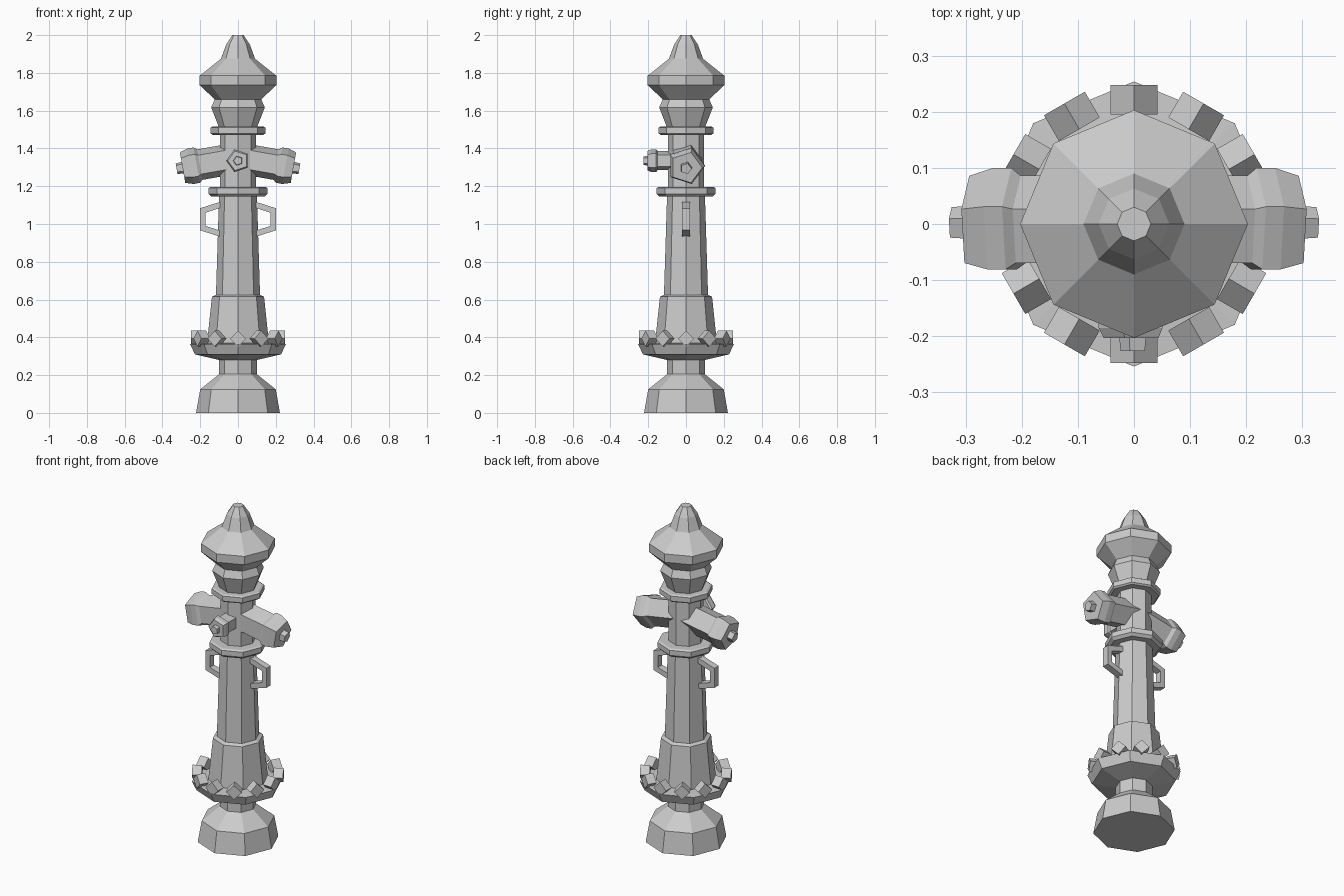
import bpy
import math
from mathutils import Matrix, Vector

cube = bpy.data.objects.get("Cube")
if cube:
    bpy.data.objects.remove(cube)

# Single painted metal colour
metal = bpy.data.materials.new("grey_metal")
metal.use_nodes = True
GREY = (0.6, 0.6, 0.6, 1)
metal.diffuse_color = GREY
metal.node_tree.nodes["Principled BSDF"].inputs["Base Color"].default_value = GREY


def add_mesh(name, verts, faces, matrix=Matrix()):
    mesh = bpy.data.meshes.new(name)
    mesh.from_pydata([matrix @ Vector(v) for v in verts], [], faces)
    mesh.materials.append(metal)
    mesh.validate()
    obj = bpy.data.objects.new(name, mesh)
    bpy.context.collection.objects.link(obj)
    return obj


def lathe(name, profile, sides, matrix=Matrix()):
    """Flat-faced solid turned around z from (radius, height) pairs."""
    verts, faces = [], []
    for r, z in profile:
        for i in range(sides):
            a = math.tau * i / sides
            verts.append((r * math.cos(a), r * math.sin(a), z))
    for k in range(len(profile) - 1):
        for i in range(sides):
            j = (i + 1) % sides
            lo, hi = k * sides, (k + 1) * sides
            faces.append((lo + i, lo + j, hi + j, hi + i))
    faces.append(tuple(reversed(range(sides))))
    faces.append(tuple(range(len(verts) - sides, len(verts))))
    return add_mesh(name, verts, faces, matrix)


def frame(origin, side, axis):
    """Matrix whose x follows side and z follows axis."""
    z = Vector(axis).normalized()
    x = Vector(side).normalized()
    y = z.cross(x)
    m = Matrix((x, y, z)).transposed().to_4x4()
    return Matrix.Translation(origin) @ m


# Octagonal body, turned in sections
lathe("base", [(.222, 0), (.2, .125), (.1, .205), (.1, .29)], 8)
lathe("flange", [(.1, .28), (.228, .31), (.254, .365), (.16, .37)], 8)
lathe("lower_column", [(.165, .36), (.138, .615), (.117, .625)], 8)
lathe("column", [(.117, .615), (.1, 1.16)], 8)
lathe("lower_collar", [(.14, 1.145), (.157, 1.16), (.157, 1.19), (.145, 1.197)], 8)
lathe("neck", [(.096, 1.18), (.096, 1.49)], 8)
lathe("upper_collar", [(.135, 1.472), (.145, 1.48), (.145, 1.51), (.135, 1.516)], 8)
lathe("bonnet", [(.1, 1.51), (.142, 1.617), (.123, 1.66), (.203, 1.735),
                 (.203, 1.785), (.09, 1.875), (.063, 1.95), (.03, 2.0)], 8)

# Five-sided outlets, with cap and nut
SIDE_OUTLET = [(.086, 0), (.086, .205), (.1, .222), (.1, .255), (.086, .298)]
SIDE_NUT = [(.033, .29), (.03, .33)]
FRONT_OUTLET = [(.053, 0), (.053, .15), (.063, .158), (.063, .185), (.054, .203)]
FRONT_NUT = [(.027, .195), (.024, .226)]
tilt = math.radians(10)
for label, s in (("left", 1), ("right", -1)):
    m = frame((0, 0, 1.35), (0, 1, 0), (s * math.cos(tilt), 0, -math.sin(tilt)))
    lathe(label + "_outlet", SIDE_OUTLET, 5, m)
    lathe(label + "_outlet_nut", SIDE_NUT, 5, m)
m = frame((0, 0, 1.335), (-1, 0, 0), (0, -1, 0))
lathe("front_outlet", FRONT_OUTLET, 5, m)
lathe("front_outlet_nut", FRONT_NUT, 5, m)

# Bracket handles swept through a square section
OUTER = [(.095, 1.117), (.202, 1.083), (.202, .967), (.095, .933)]
INNER = [(.095, 1.085), (.172, 1.06), (.172, .99), (.095, .965)]
for label, s in (("left", 1), ("right", -1)):
    verts, faces = [], []
    for (ox, oz), (ix, iz) in zip(OUTER, INNER):
        verts += [(s * ox, -.02, oz), (s * ox, .02, oz),
                  (s * ix, .02, iz), (s * ix, -.02, iz)]
    for k in range(len(OUTER) - 1):
        for i in range(4):
            j = (i + 1) % 4
            f = (4 * k + i, 4 * k + j, 4 * k + 4 + j, 4 * k + 4 + i)
            faces.append(f if s < 0 else f[::-1])
    add_mesh(label + "_handle", verts, faces)

# Ring of bolts lying on the flange, each resting on an edge
for n in range(12):
    a = math.tau * n / 12
    out = (math.cos(a), math.sin(a), 0)
    m = frame((0, 0, .393), (0, 0, 1), out)
    lathe("flange_bolt_%d" % (n + 1), [(.042, .195), (.042, .248)], 4, m)
